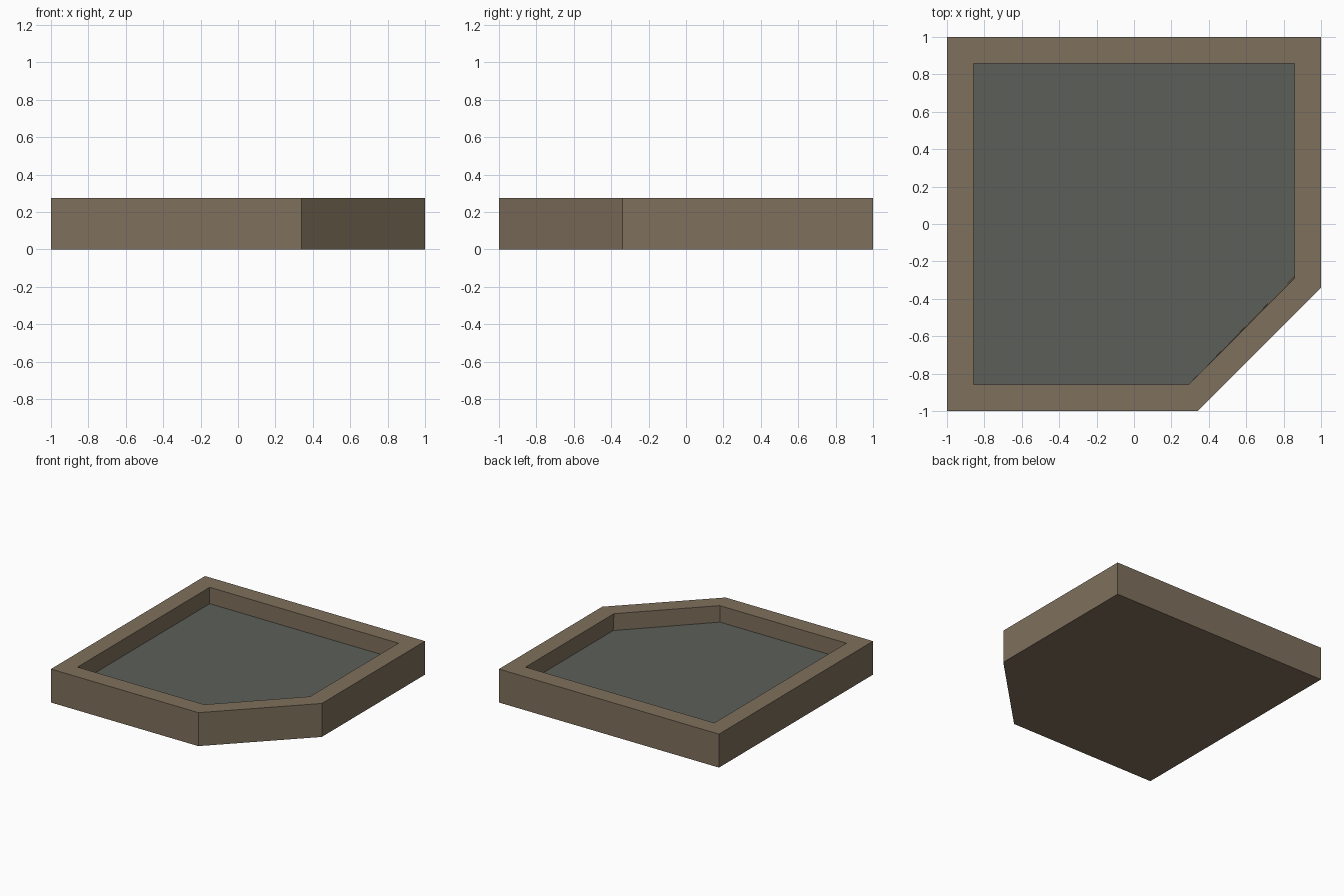
import bpy, bmesh

if "Cube" in bpy.data.objects:
    bpy.data.objects.remove(bpy.data.objects["Cube"])

HEIGHT, FLOOR_Z = 0.275, 0.14


def material(name, rgb):
    m = bpy.data.materials.new(name)
    m.diffuse_color = (*rgb, 1.0)
    m.use_nodes = True
    m.node_tree.nodes["Principled BSDF"].inputs["Base Color"].default_value = m.diffuse_color
    return m


def outline(half, cut_x, cut_y):
    """Square outline with the front right corner cut off, counter-clockwise."""
    return [(-half, -half), (cut_x, -half), (half, cut_y), (half, half), (-half, half)]


def ring(bm, points, z):
    return [bm.verts.new((x, y, z)) for x, y in points]


def bridge(bm, a, b):
    for i in range(len(a)):
        j = (i + 1) % len(a)
        bm.faces.new((a[i], a[j], b[j], b[i]))


# Tray: outer wall, flat rim, inner wall and recessed floor
bm = bmesh.new()
outer = outline(1.0, 0.34, -0.34)
rings = [
    ring(bm, outer, 0.0),
    ring(bm, outer, HEIGHT),
    ring(bm, outline(0.858, 0.294, -0.29), HEIGHT),
    ring(bm, outline(0.858, 0.292, -0.28), FLOOR_Z),
]
for lower, upper in zip(rings, rings[1:]):
    bridge(bm, lower, upper)
bm.faces.new(rings[0][::-1])          # underside
floor = bm.faces.new(rings[-1])       # recessed floor in its own colour
floor.material_index = 1

mesh = bpy.data.meshes.new("corner_tray")
bm.to_mesh(mesh)
bm.free()
mesh.materials.append(material("brown_stone", (0.212, 0.162, 0.107)))
mesh.materials.append(material("grey_green_floor", (0.107, 0.114, 0.102)))
tray = bpy.data.objects.new("corner_tray", mesh)
bpy.context.collection.objects.link(tray)
